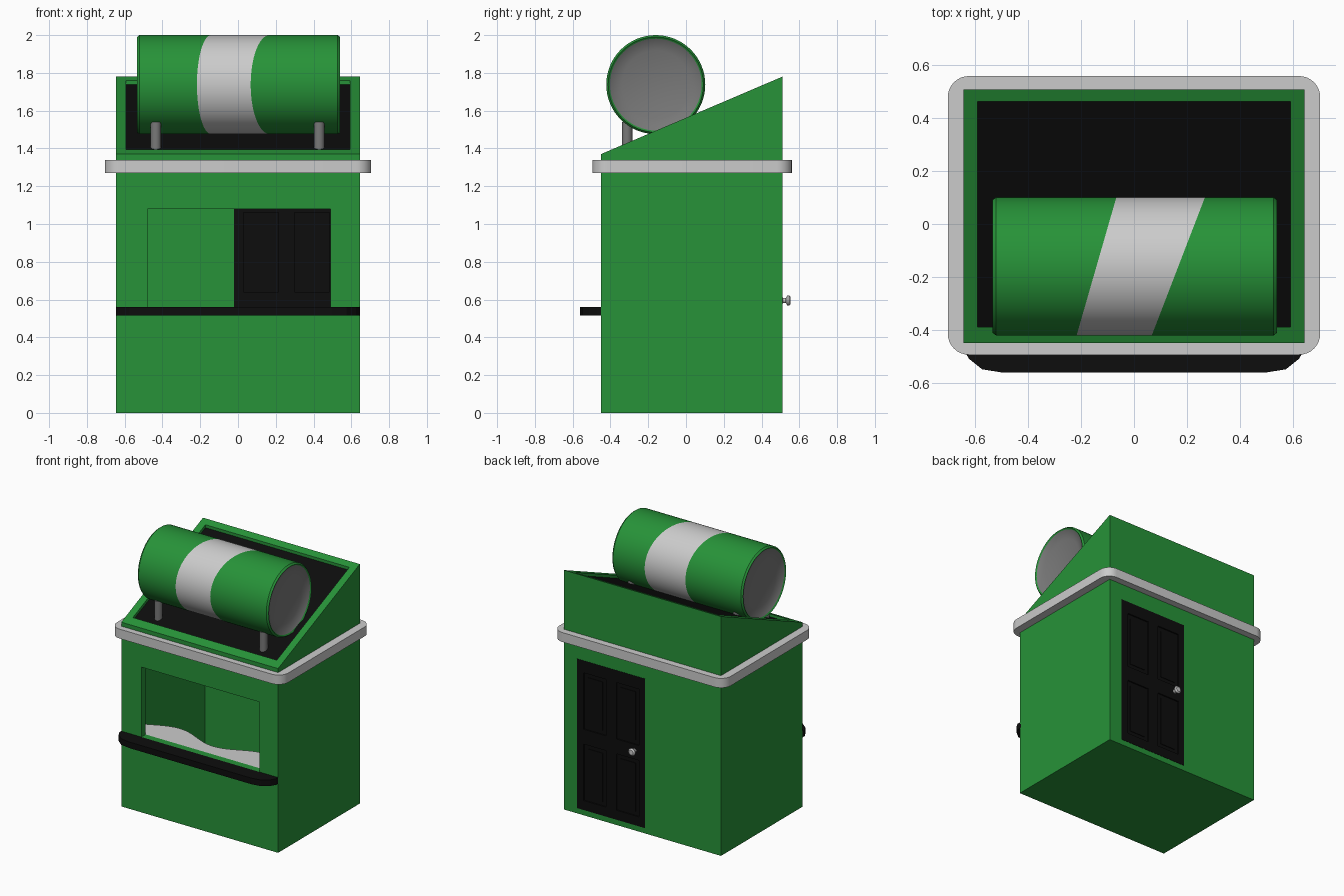
import bpy, bmesh, math
from mathutils import Matrix

if "Cube" in bpy.data.objects:
    bpy.data.objects.remove(bpy.data.objects["Cube"])


def material(name, rgb):
    m = bpy.data.materials.new(name)
    m.diffuse_color = (*rgb, 1)
    m.use_nodes = True
    m.node_tree.nodes["Principled BSDF"].inputs["Base Color"].default_value = m.diffuse_color
    return m


GREEN = material("green_paint", (0.02, 0.29, 0.04))
BLACK = material("black_paint", (0.004, 0.004, 0.004))
LIGHT = material("light_band", (0.72, 0.72, 0.72))
TRIM = material("trim_grey", (0.52, 0.52, 0.52))
STEEL = material("dark_steel", (0.19, 0.19, 0.19))


def finish(name, bm, mats, smooth=False):
    bmesh.ops.recalc_face_normals(bm, faces=bm.faces)
    me = bpy.data.meshes.new(name)
    bm.to_mesh(me)
    bm.free()
    ob = bpy.data.objects.new(name, me)
    bpy.context.collection.objects.link(ob)
    for m in mats:
        me.materials.append(m)
    if smooth:
        bpy.ops.object.select_all(action='DESELECT')
        ob.select_set(True)
        bpy.context.view_layer.objects.active = ob
        bpy.ops.object.shade_smooth_by_angle(angle=math.radians(35))
    return ob


def add_box(bm, x, y, z):
    ctr = [(a + b) / 2 for a, b in (x, y, z)]
    size = [b - a for a, b in (x, y, z)]
    mat = Matrix.Translation(ctr) @ Matrix.Diagonal((*size, 1))
    bmesh.ops.create_cube(bm, size=1, matrix=mat)


def box(name, x, y, z, mat):
    bm = bmesh.new()
    add_box(bm, x, y, z)
    return finish(name, bm, [mat])


def prism(name, points, axis, lo, hi, mat, smooth=False):
    """Extrude a 2D outline: axis 'x' takes (y, z) points, 'z' takes (x, y)."""
    bm = bmesh.new()
    place = (lambda p, t: (t, *p)) if axis == 'x' else (lambda p, t: (*p, t))
    rings = [[bm.verts.new(place(p, t)) for p in points] for t in (lo, hi)]
    bm.faces.new(rings[0])
    bm.faces.new(rings[1])
    n = len(points)
    for i in range(n):
        j = (i + 1) % n
        bm.faces.new((rings[0][i], rings[0][j], rings[1][j], rings[1][i]))
    return finish(name, bm, [mat], smooth)


def lathe(name, rings, matrix, mats, segs=64):
    """Rings of (x, radius, slant, material index of the next strip) about x."""
    bm = bmesh.new()
    loops = []
    for x, r, k, _ in rings:
        loop = []
        for i in range(segs):
            a = 2 * math.pi * i / segs
            y, z = r * math.cos(a), r * math.sin(a)
            loop.append(bm.verts.new((x + k * y, y, z)))
        loops.append(loop)
    for s in range(len(rings) - 1):
        for i in range(segs):
            j = (i + 1) % segs
            f = bm.faces.new((loops[s][i], loops[s][j], loops[s + 1][j], loops[s + 1][i]))
            f.material_index = rings[s][3]
    for loop, ring in ((loops[0], rings[0]), (loops[-1], rings[-1])):
        bm.faces.new(loop).material_index = ring[3]
    bm.transform(matrix)
    return finish(name, bm, mats, True)


def cut(target, cutter):
    mod = target.modifiers.new("cut", 'BOOLEAN')
    mod.operation, mod.solver, mod.object = 'DIFFERENCE', 'EXACT', cutter
    bpy.context.view_layer.objects.active = target
    bpy.ops.object.modifier_apply(modifier=mod.name)
    bpy.data.objects.remove(cutter)


def slope(y):
    return 1.37 + (y + 0.45) * 0.41 / 0.96


# Booth body: sloped-top shell with room, window, doorway and roof recess
body = prism("booth_body", [(-0.45, 0), (0.51, 0), (0.51, 1.78), (-0.45, 1.37)],
             'x', -0.645, 0.645, GREEN)
cut(body, box("room_cutter", (-0.595, 0.595), (-0.40, 0.46), (0.04, 1.25), GREEN))
cut(body, box("window_cutter", (-0.48, 0.49), (-0.55, -0.35), (0.56, 1.08), GREEN))
cut(body, box("door_cutter", (-0.02, 0.54), (0.40, 0.60), (0.04, 1.15), GREEN))
Y0, Y1 = -0.39, 0.463
cut(body, prism("roof_cutter", [(Y0, slope(Y0) - 0.03), (Y1, slope(Y1) - 0.03),
                                (Y1, slope(Y1) + 0.2), (Y0, slope(Y0) + 0.2)],
                'x', -0.592, 0.592, GREEN))

# Black roof panel lying in the recess
prism("roof_panel", [(Y0, slope(Y0) - 0.035), (Y1, slope(Y1) - 0.035),
                     (Y1, slope(Y1) - 0.022), (Y0, slope(Y0) - 0.022)],
      'x', -0.592, 0.592, BLACK)

# Rounded trim slab around the body
R = 0.08
outline = []
for q, (cx, cy) in enumerate(((0.625, 0.48), (-0.625, 0.48), (-0.625, -0.415), (0.625, -0.415))):
    for i in range(9):
        a = math.pi / 2 * (q + i / 8)
        outline.append((cx + R * math.cos(a), cy + R * math.sin(a)))
prism("roof_trim", outline, 'z', 1.27, 1.34, TRIM, True)

# Serving shelf outside, wavy counter inside
half = [(0.645, -0.44), (0.645, -0.475), (0.625, -0.51), (0.575, -0.55), (0.50, -0.562)]
prism("serving_shelf", half + [(-x, y) for x, y in reversed(half)], 'z', 0.515, 0.56, BLACK)
wave = [(-0.595 + 1.19 * i / 40) for i in range(41)]
prism("inner_counter", [(0.595, -0.405), (-0.595, -0.405)] +
      [(x, -0.238 - 0.052 * math.cos(2 * math.pi * x / 0.7)) for x in wave],
      'z', 0.525, 0.558, TRIM)

# Panelled back door: stiles, rails and recessed panels on both sides
bm = bmesh.new()
for x in ((-0.02, 0.03), (0.215, 0.30), (0.485, 0.54)):
    add_box(bm, x, (0.462, 0.512), (0.04, 1.15))
for x in ((0.03, 0.215), (0.30, 0.485)):
    for z in ((0.04, 0.11), (0.53, 0.64), (1.06, 1.15)):
        add_box(bm, x, (0.462, 0.512), z)
    for z in ((0.11, 0.53), (0.64, 1.06)):
        add_box(bm, x, (0.472, 0.502), z)
        add_box(bm, (x[0] + 0.03, x[1] - 0.03), (0.467, 0.507), (z[0] + 0.03, z[1] - 0.03))
finish("back_door", bm, [BLACK])
lathe("door_knob", [(0, 0.02, 0, 0), (0.006, 0.013, 0, 0), (0.02, 0.012, 0, 0),
                    (0.028, 0.026, 0, 0), (0.038, 0.028, 0, 0), (0.046, 0.018, 0, 0)],
      Matrix.Translation((0.065, 0.508, 0.595)) @ Matrix.Rotation(math.pi / 2, 4, 'Z'),
      [TRIM], 20)

# Rooftop can: slanted light band and dished steel ends
lathe("rooftop_can", [(-0.505, 0.18, 0, 2), (-0.53, 0.243, 0, 0), (-0.538, 0.252, 0, 0),
                      (-0.525, 0.262, 0, 0), (-0.145, 0.262, 0.288, 1), (0.165, 0.262, 0.385, 0),
                      (0.525, 0.262, 0, 0), (0.538, 0.252, 0, 0), (0.53, 0.243, 0, 2),
                      (0.505, 0.18, 0, 2)],
      Matrix.Translation((0.003, -0.16, 1.738)), [GREEN, LIGHT, STEEL])

# Four posts holding the can
for side, x in (("left", -0.435), ("right", 0.43)):
    for place, y, z0, z1 in (("front", -0.312, 1.39, 1.54), ("back", 0.02, 1.53, 1.62)):
        lathe(f"{place}_{side}_post", [(z0, 0.028, 0, 0), (z1, 0.028, 0, 0)],
              Matrix.Translation((x, y, 0)) @ Matrix.Rotation(-math.pi / 2, 4, 'Y'),
              [STEEL], 20)
